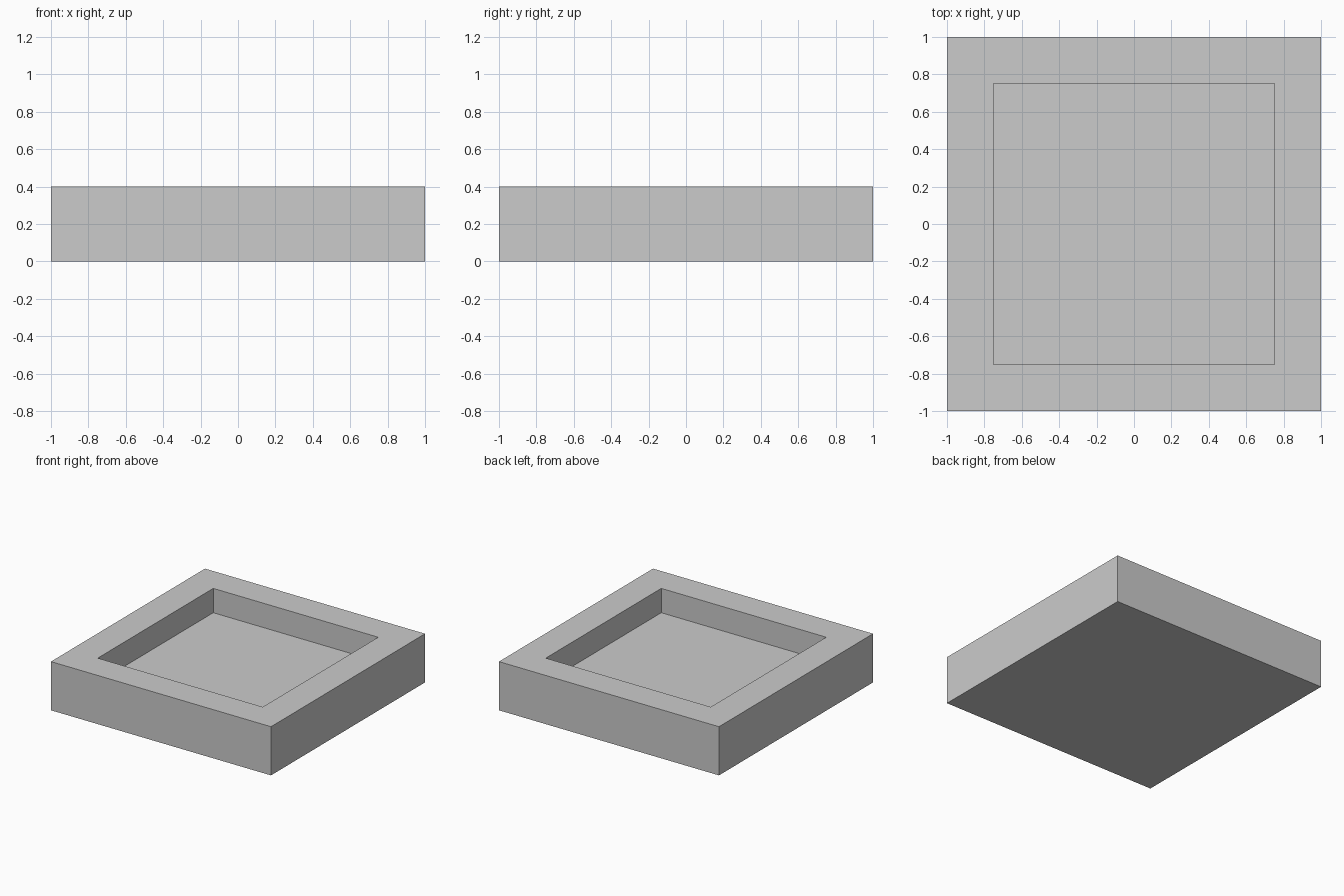
import bpy, bmesh
from mathutils import Matrix

if "Cube" in bpy.data.objects:
    bpy.data.objects.remove(bpy.data.objects["Cube"])

SIZE, HEIGHT = 2.0, 0.4
RIM, DEPTH = 0.25, 0.2

# Square block standing on z = 0
bm = bmesh.new()
bmesh.ops.create_cube(bm, size=1, matrix=Matrix.Translation((0, 0, HEIGHT / 2))
                      @ Matrix.Diagonal((SIZE, SIZE, HEIGHT, 1)))

# Rim: inset the top face
bm.normal_update()
top = max(bm.faces, key=lambda f: f.calc_center_median().z)
bmesh.ops.inset_region(bm, faces=[top], thickness=RIM, use_even_offset=True)

# Recess: push the inner face down with vertical walls
floor = bmesh.ops.extrude_discrete_faces(bm, faces=[top])["faces"][0]
bmesh.ops.translate(bm, verts=floor.verts, vec=(0, 0, -DEPTH))
bmesh.ops.recalc_face_normals(bm, faces=bm.faces)

mesh = bpy.data.meshes.new("square_tray")
bm.to_mesh(mesh)
bm.free()
bpy.context.collection.objects.link(bpy.data.objects.new("square_tray", mesh))
